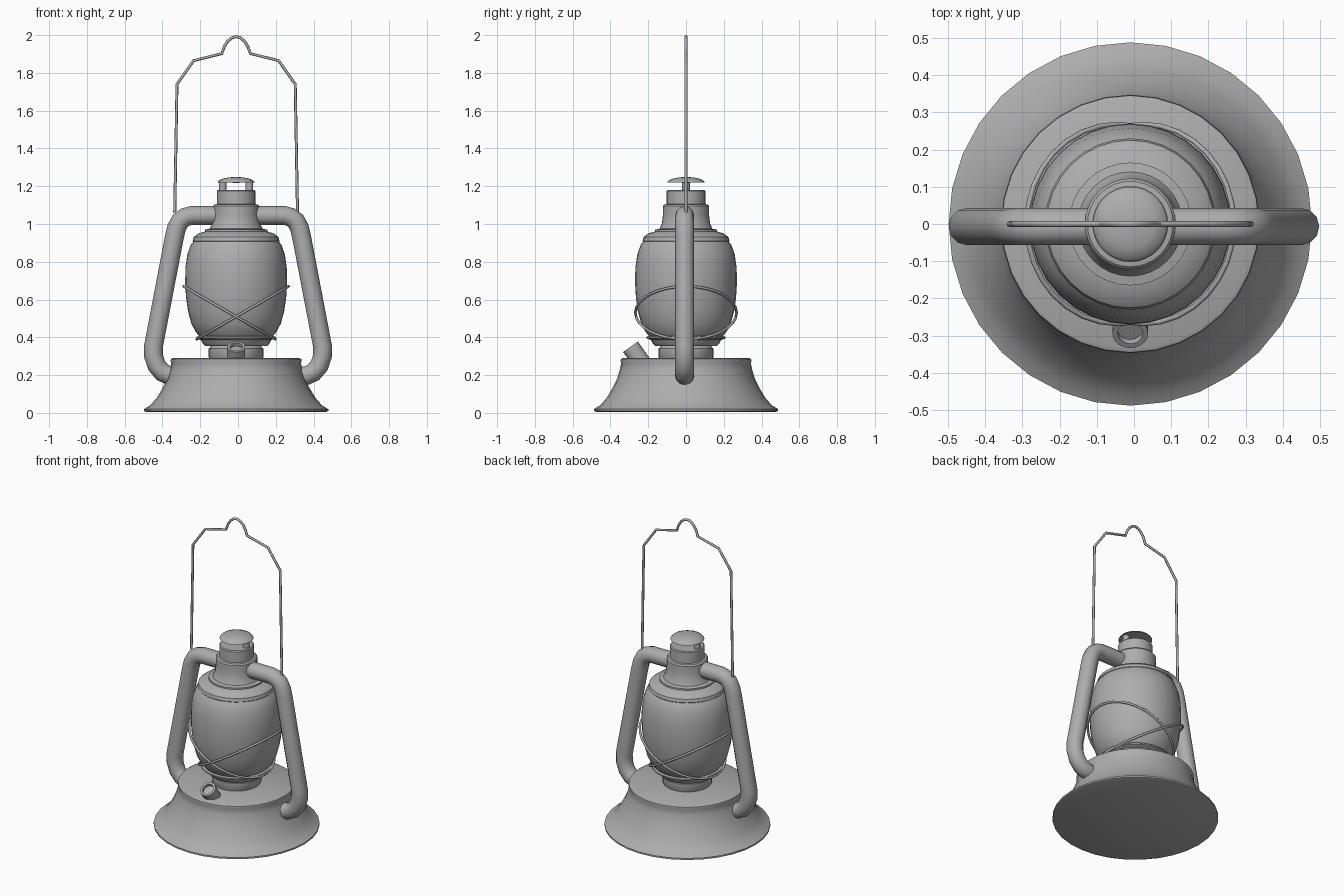
import bpy, bmesh, math
from mathutils import Vector, Matrix

cube = bpy.data.objects.get("Cube")
if cube:
    bpy.data.objects.remove(cube, do_unlink=True)

CX = -0.01  # axis of the turned parts

GREY = (0.42, 0.42, 0.42, 1)
metal = bpy.data.materials.new("grey metal")
metal.use_nodes = True
metal.diffuse_color = GREY
bsdf = next(n for n in metal.node_tree.nodes if n.type == 'BSDF_PRINCIPLED')
bsdf.inputs["Base Color"].default_value = GREY


def finish(ob, angle=35):
    bpy.ops.object.select_all(action='DESELECT')
    ob.select_set(True)
    bpy.context.view_layer.objects.active = ob
    if ob.type == 'CURVE':
        bpy.ops.object.convert(target='MESH')
        ob = bpy.context.object
    if not ob.data.materials:
        ob.data.materials.append(metal)
    bpy.ops.object.shade_smooth_by_angle(angle=math.radians(angle))
    return ob


def lathe(name, profile, steps=32, matrix=None):
    """Turn a (radius, height) profile about the vertical axis."""
    bm = bmesh.new()
    verts = [bm.verts.new((r, 0, z)) for r, z in profile]
    edges = [bm.edges.new(pair) for pair in zip(verts, verts[1:])]
    bmesh.ops.spin(bm, geom=verts + edges, cent=(0, 0, 0), axis=(0, 0, 1),
                   angle=math.tau, steps=steps)
    bmesh.ops.remove_doubles(bm, verts=bm.verts, dist=1e-5)
    bmesh.ops.recalc_face_normals(bm, faces=bm.faces)
    bm.transform(matrix or Matrix.Translation((CX, 0, 0)))
    mesh = bpy.data.meshes.new(name)
    bm.to_mesh(mesh)
    bm.free()
    ob = bpy.data.objects.new(name, mesh)
    bpy.context.collection.objects.link(ob)
    return finish(ob)


def tube(name, points, radius, closed=False, resolution=2):
    curve = bpy.data.curves.new(name, 'CURVE')
    curve.dimensions = '3D'
    curve.bevel_depth = radius
    curve.bevel_resolution = resolution
    curve.use_fill_caps = not closed
    spline = curve.splines.new('POLY')
    spline.points.add(len(points) - 1)
    for p, co in zip(spline.points, points):
        p.co = (*co, 1)
    spline.use_cyclic_u = closed
    ob = bpy.data.objects.new(name, curve)
    bpy.context.collection.objects.link(ob)
    return finish(ob, 50)


# Flared fuel tank
lathe("tank", [(0, 0.005), (0.475, 0.005), (0.488, 0.01), (0.488, 0.02),
               (0.455, 0.04), (0.42, 0.08), (0.39, 0.13), (0.365, 0.18),
               (0.35, 0.23), (0.343, 0.265), (0.347, 0.275), (0.345, 0.285),
               (0.335, 0.29), (0, 0.29)])

# Burner collar and globe plate
lathe("burner", [(0, 0.28), (0.135, 0.28), (0.145, 0.295), (0.145, 0.34),
                 (0.13, 0.355), (0.165, 0.355), (0.175, 0.365), (0.185, 0.385),
                 (0.21, 0.395), (0.21, 0.403), (0.19, 0.408), (0, 0.408)])

# Globe
lathe("globe", [(0, 0.40), (0.19, 0.40), (0.215, 0.43), (0.238, 0.475),
                (0.255, 0.54), (0.265, 0.61), (0.27, 0.69), (0.268, 0.77),
                (0.258, 0.84), (0.24, 0.89), (0.22, 0.915), (0, 0.915)])

# Stepped hood and chimney
lathe("hood", [(0, 0.90), (0.222, 0.90), (0.23, 0.91), (0.225, 0.93),
               (0.20, 0.95), (0.165, 0.96), (0.165, 0.97), (0.14, 0.975),
               (0.128, 1.0), (0.122, 1.05), (0.122, 1.095), (0.115, 1.103),
               (0.102, 1.105), (0.102, 1.175), (0.096, 1.18), (0, 1.18)])

# Domed chimney lid and its two posts
lathe("chimney_lid", [(0, 1.218), (0.1, 1.22), (0.09, 1.232), (0.065, 1.242),
                      (0.035, 1.247), (0, 1.249)])
for side, label in ((1, "left"), (-1, "right")):
    lathe("lid_post_" + label, [(0, 1.17), (0.02, 1.17), (0.02, 1.225), (0, 1.225)],
          12, Matrix.Translation((CX + side * 0.07, 0, 0)))

# Tilted filler cap with a recessed top
tilt = Vector((0, -0.58, 0.82)).to_track_quat('Z', 'Y').to_matrix().to_4x4()
lathe("filler_cap", [(0, -0.13), (0.048, -0.13), (0.048, 0), (0.034, 0),
                     (0.034, -0.02), (0, -0.02)], 20,
      Matrix.Translation((CX, -0.294, 0.35)) @ tilt)

# Side air tubes and crossed guard wires
ARM = [(0.09, 1.045), (0.245, 1.045), (0.28, 1.036), (0.307, 1.015),
       (0.325, 0.98), (0.337, 0.93), (0.448, 0.35), (0.447, 0.30),
       (0.43, 0.25), (0.40, 0.215), (0.365, 0.198), (0.31, 0.193)]
for side, label in ((1, "left"), (-1, "right")):
    tube("air_tube_" + label, [(side * x, -0.007, z) for x, z in ARM], 0.05,
         resolution=4)
    ring = []
    for i in range(32):
        a = math.tau * i / 32
        ring.append((CX + side * (0.035 + 0.243 * math.cos(a)),
                     0.268 * math.sin(a), 0.53 + 0.14 * math.cos(a)))
    tube("guard_wire_" + label, ring, 0.007, closed=True)

# Wire carrying handle
HALF = [(0.325, 1.06), (0.313, 1.74), (0.225, 1.865), (0.076, 1.902),
        (0.062, 1.94), (0.045, 1.967), (0.022, 1.986)]
path = [(-x, z) for x, z in HALF] + [(0, 1.992)] + list(reversed(HALF))
tube("handle", [(CX + x, 0, z) for x, z in path], 0.008)
